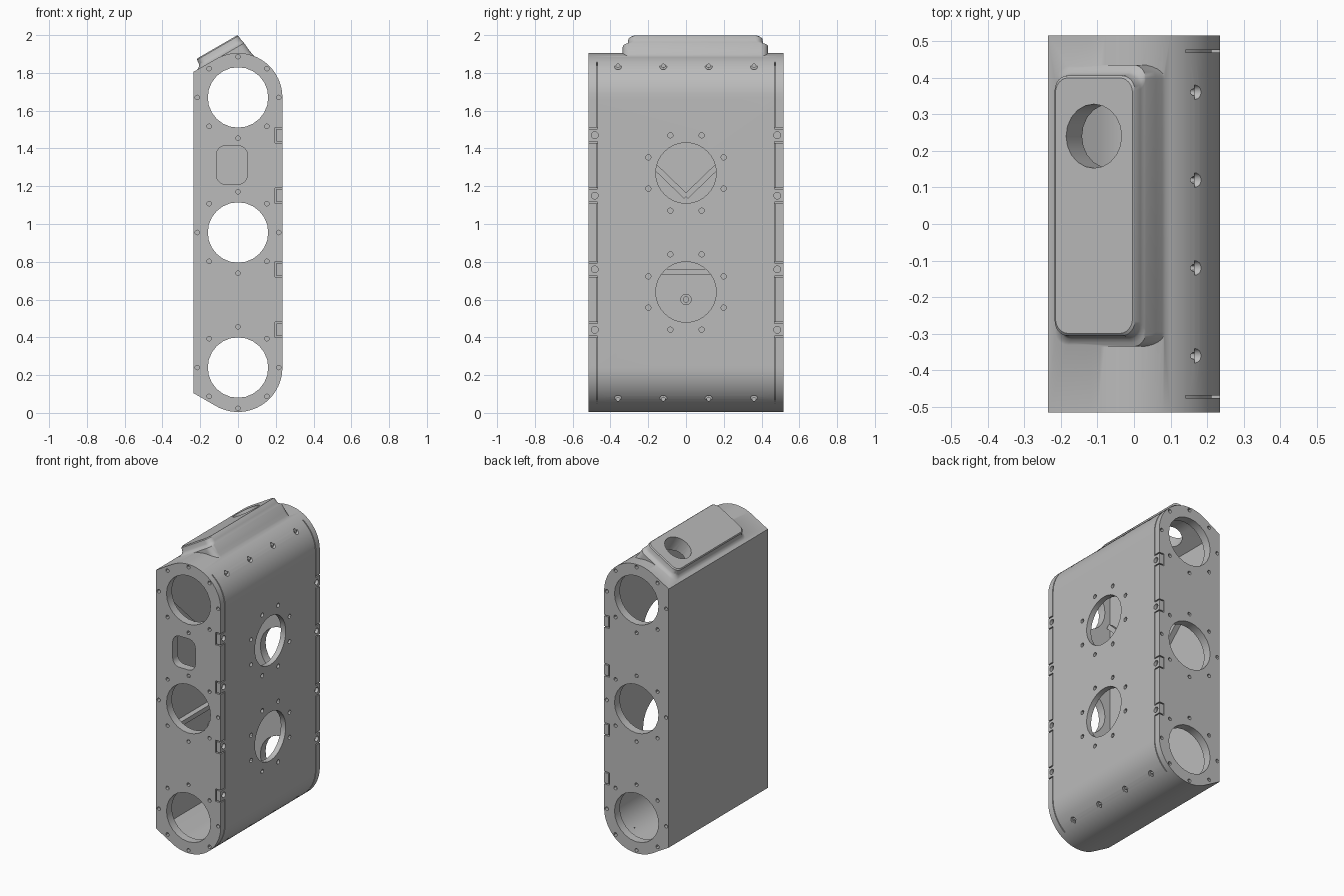
import bpy, bmesh, math
from mathutils import Matrix, Vector

cube = bpy.data.objects.get("Cube")
if cube:
    bpy.data.objects.remove(cube)

mat = bpy.data.materials.new("plain grey")
mat.use_nodes = True
GREY = (0.5, 0.5, 0.5, 1)
mat.diffuse_color = GREY
mat.node_tree.nodes["Principled BSDF"].inputs["Base Color"].default_value = GREY

R, WALL, HALF = 0.235, 0.035, 0.515
LOW, HIGH = 0.24, 1.67
MID = (LOW + HIGH) / 2
TABS = (1.47, 1.15, 0.76, 0.44)
SIDE_PORTS = (1.27, 0.64)


def make(name, bm):
    bmesh.ops.recalc_face_normals(bm, faces=bm.faces)
    me = bpy.data.meshes.new(name)
    bm.to_mesh(me)
    bm.free()
    ob = bpy.data.objects.new(name, me)
    bpy.context.collection.objects.link(ob)
    me.materials.append(mat)
    return ob


def loft(bm, rings):
    rows = [[bm.verts.new(p) for p in ring] for ring in rings]
    n = len(rows[0])
    for a, b in zip(rows, rows[1:]):
        for i in range(n):
            bm.faces.new((a[i], a[(i + 1) % n], b[(i + 1) % n], b[i]))
    bm.faces.new(rows[0])
    bm.faces.new(rows[-1])


def prism(bm, pts, y0, y1):
    loft(bm, [[(x, y, z) for x, z in pts] for y in (y0, y1)])


def cyl(bm, a, b, r, n=16):
    a, b = Vector(a), Vector(b)
    d = b - a
    m = Matrix.Translation((a + b) / 2) @ d.to_track_quat('Z', 'Y').to_matrix().to_4x4()
    bmesh.ops.create_cone(bm, cap_ends=True, segments=n, radius1=r, radius2=r,
                          depth=d.length, matrix=m)


def arc(cx, cz, r, a0, a1, n):
    steps = [math.radians(a0 + (a1 - a0) * i / n) for i in range(n + 1)]
    return [(cx + r * math.cos(t), cz + r * math.sin(t)) for t in steps]


def round_rect(x0, x1, z0, z1, r):
    return (arc(x1 - r, z1 - r, r, 0, 90, 6) + arc(x0 + r, z1 - r, r, 90, 180, 6)
            + arc(x0 + r, z0 + r, r, 180, 270, 6) + arc(x1 - r, z0 + r, r, 270, 360, 6))


def case_profile(r):
    k = r * math.tan(math.radians(30))
    return (arc(0, HIGH, r, 0, 120, 24) + [(-r, HIGH + k), (-r, LOW - k)]
            + arc(0, LOW, r, 240, 360, 24))


def boolean(ob, bm, op='DIFFERENCE'):
    tool = make("cutter", bm)
    tool.hide_render = True
    mod = ob.modifiers.new("cut", 'BOOLEAN')
    mod.operation, mod.solver, mod.object = op, 'EXACT', tool
    bpy.context.view_layer.objects.active = ob
    bpy.ops.object.modifier_apply(modifier=mod.name)
    bpy.data.objects.remove(tool)


# Rounded case body
bm = bmesh.new()
prism(bm, case_profile(R), -HALF, HALF)
case = make("case_body", bm)

# Raised hatch on the sloped top, flared at its foot
slope = math.radians(30)
U = Vector((math.cos(slope), 0, math.sin(slope)))
N = Vector((-math.sin(slope), 0, math.cos(slope)))
ORIGIN = Vector((0, 0, HIGH)) + N * R


def on_slope(u, v, w):
    return ORIGIN + U * u + N * w + Vector((0, v, 0))


rings = []
for w, grow, right in ((.052, -.006, -.004), (.046, 0, 0), (.02, .003, .002),
                       (.01, .009, .004), (.003, .019, .006), (-.002, .03, .007),
                       (-.05, .03, .011), (-.075, .03, .016), (-.11, .03, .022)):
    outline = round_rect(-.088 - grow, .165 + right, -.305 - grow, .405 + grow, .04)
    rings.append([on_slope(u, v, w) for u, v in outline])
bm = bmesh.new()
loft(bm, rings)
boolean(case, bm, 'UNION')

# Hollow interior
bm = bmesh.new()
prism(bm, case_profile(R - WALL), -.46, .46)
boolean(case, bm)

# Large round ports, front window and hatch port
bm = bmesh.new()
for z in (LOW, MID, HIGH):
    cyl(bm, (0, -.6, z), (0, .6, z), .16, 24)
for z in SIDE_PORTS:
    cyl(bm, (.17, 0, z), (.3, 0, z), .16, 32)
prism(bm, round_rect(-.115, .05, 1.21, 1.415, .05), -.6, -.4)
cyl(bm, on_slope(.039, .24, -.06), on_slope(.039, .24, .1), .0875, 20)
boolean(case, bm)

# Screw holes around every port
bm = bmesh.new()
for i in range(8):
    a = i * math.pi / 4
    c, s = .216 * math.cos(a), .216 * math.sin(a)
    for z in (LOW, MID, HIGH):
        for side in (-1, 1):
            cyl(bm, (c, side * .485, z + s), (c, side * .55, z + s), .012, 12)
    a += math.pi / 8
    c, s = .216 * math.cos(a), .216 * math.sin(a)
    for z in SIDE_PORTS:
        cyl(bm, (.212, c, z + s), (.26, c, z + s), .014, 12)
boolean(case, bm)

# Counterbored lid screws along the rounded edges, then tab screws
wide, narrow = bmesh.new(), bmesh.new()
for y in (-.36, -.12, .12, .36):
    for z in (HIGH + .167, LOW - .167):
        cyl(wide, (.165, y, z), (.3, y, z), .02)
        cyl(narrow, (.12, y, z), (.2, y, z), .01, 12)
for z in TABS:
    for y in (-.483, .483):
        cyl(wide, (.215, y, z), (.3, y, z), .018)
boolean(case, wide)
boolean(case, narrow)

# Seam between lid and case, running between the tabs
bm = bmesh.new()
r_in, r_out, T = .212, .26, .037
for side in (-1, 1):
    y0, y1 = side * .469, side * .475
    end = TABS[0] + T
    prism(bm, arc(0, HIGH, r_out, 53, 0, 12) + [(r_out, end), (r_in, end)]
          + arc(0, HIGH, r_in, 0, 53, 12), y0, y1)
    end = TABS[-1] - T
    prism(bm, arc(0, LOW, r_out, -53, 0, 12) + [(r_out, end), (r_in, end)]
          + arc(0, LOW, r_in, 0, -53, 12), y0, y1)
    for hi, lo in zip(TABS, TABS[1:]):
        prism(bm, [(r_in, hi - T), (r_out, hi - T), (r_out, lo + T), (r_in, lo + T)], y0, y1)
boolean(case, bm)

# Gap around each tab
bm = bmesh.new()
g, h = .034, .041
for z in TABS:
    for side in (-1, 1):
        prism(bm, [(.26, z + h), (.197, z + h), (.197, z - h), (.26, z - h),
                   (.26, z - g), (.204, z - g), (.204, z + g), (.26, z + g)],
              side * .469, side * .54)
boolean(case, bm)

# Stiffening ribs on the inner wall
bm = bmesh.new()


def rib(y0, z0, y1, z1, width=.03):
    d = Vector((0, y1 - y0, z1 - z0))
    n = Vector((0, -d.z, d.y)).normalized() * width / 2
    a, b = Vector((0, y0, z0)), Vector((0, y1, z1))
    loft(bm, [[p + Vector((x, 0, 0)) for p in (a + n, b + n, b - n, a - n)]
              for x in (-.205, -.165)])


rib(0, 1.145, -.44, 1.57)
rib(0, 1.145, .44, 1.57)
rib(-.46, .748, .46, .748)
ribs = make("inner_ribs", bm)

# Screw post on the inner wall
bm = bmesh.new()
cyl(bm, (-.205, 0, .6), (-.165, 0, .6), .03, 20)
post = make("screw_post", bm)
bm = bmesh.new()
cyl(bm, (-.19, 0, .6), (-.1, 0, .6), .014, 12)
boolean(post, bm)

# Smooth the curves, keep the edges crisp
for ob in (case, post):
    bpy.ops.object.select_all(action='DESELECT')
    ob.select_set(True)
    bpy.context.view_layer.objects.active = ob
    bpy.ops.object.shade_smooth_by_angle(angle=math.radians(30))
